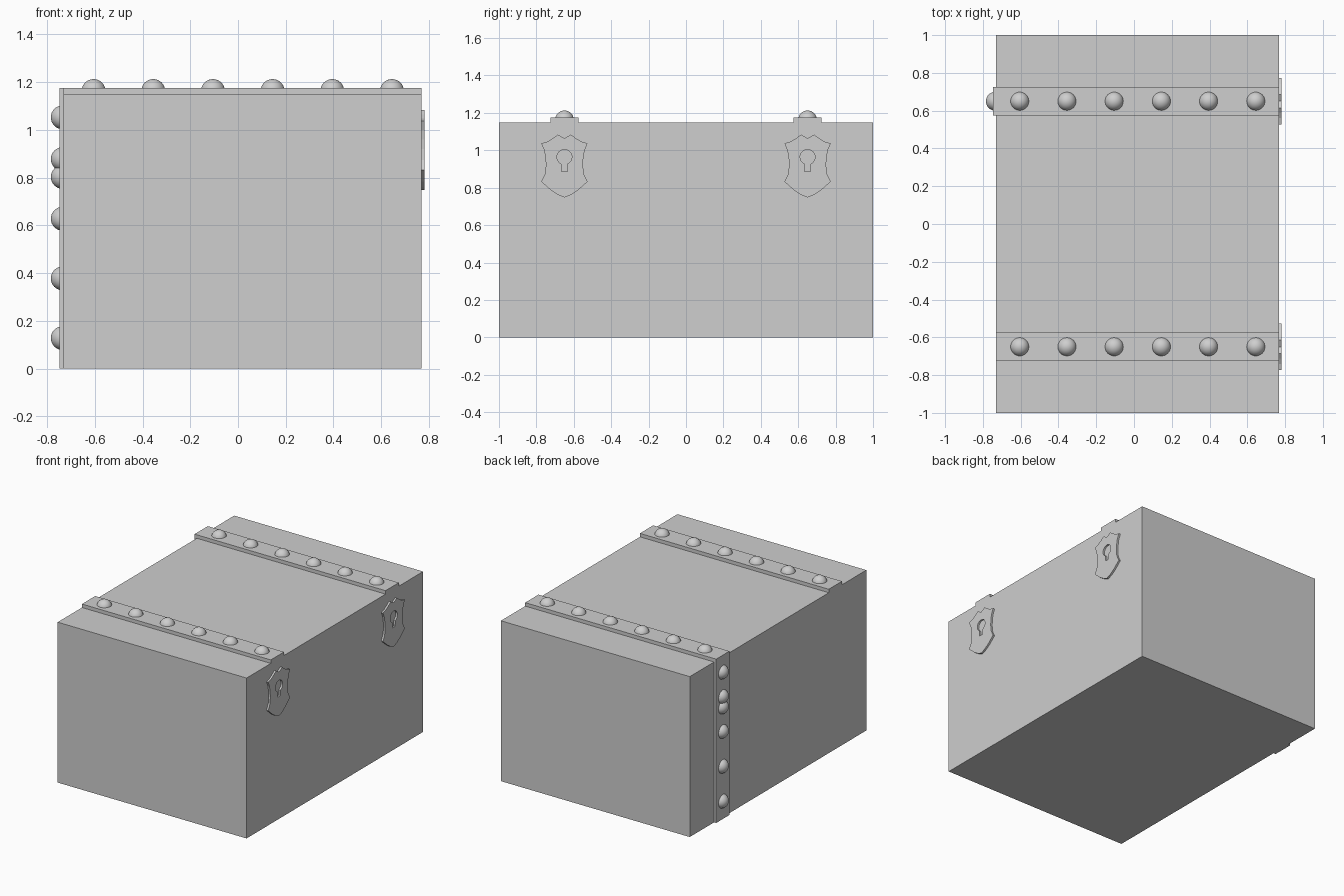
import bpy, bmesh, math
from mathutils import Vector

cube = bpy.data.objects.get("Cube")
if cube:
    bpy.data.objects.remove(cube, do_unlink=True)

GREY = (0.62, 0.62, 0.62, 1)
grey = bpy.data.materials.new("plain grey")
grey.use_nodes = True
grey.diffuse_color = GREY
grey.node_tree.nodes["Principled BSDF"].inputs["Base Color"].default_value = GREY

LEFT, RIGHT, HEIGHT = -0.73, 0.768, 1.15
STRAP_Y, STRAP_WIDTH, STRAP_TOP = 0.65, 0.15, 1.175


def add_object(name, bm):
    mesh = bpy.data.meshes.new(name)
    bm.to_mesh(mesh)
    bm.free()
    mesh.materials.append(grey)
    obj = bpy.data.objects.new(name, mesh)
    bpy.context.collection.objects.link(obj)
    return obj


def box(name, low, high):
    low, high = Vector(low), Vector(high)
    bm = bmesh.new()
    bmesh.ops.create_cube(bm, size=1)
    bmesh.ops.scale(bm, vec=high - low, verts=bm.verts)
    bmesh.ops.translate(bm, vec=(low + high) / 2, verts=bm.verts)
    return add_object(name, bm)


def rivet(name, centre):
    bm = bmesh.new()
    bmesh.ops.create_uvsphere(bm, u_segments=32, v_segments=16, radius=0.05)
    bmesh.ops.translate(bm, vec=centre, verts=bm.verts)
    for face in bm.faces:
        face.smooth = True
    return add_object(name, bm)


def lock_plate(name, y):
    # Shield outline, mirrored from one half
    half = [(0.035, 1.084), (0.062, 1.064), (0.09, 1.047), (0.124, 1.037),
            (0.108, 1.0), (0.101, 0.96), (0.099, 0.92), (0.103, 0.875),
            (0.124, 0.832), (0.07, 0.785), (0.035, 0.762)]
    shield = ([(0, 1.064)] + half + [(0, 0.748)]
              + [(-a, b) for a, b in reversed(half)])
    # Keyhole: round top with a straight slot
    keyhole = [(0.016, 0.888), (-0.016, 0.888)]
    for i in range(21):
        angle = math.radians(246 - 312 * i / 20)
        keyhole.append((0.04 * math.cos(angle), 0.964 + 0.04 * math.sin(angle)))
    bm = bmesh.new()
    for loop in (shield, keyhole):
        verts = [bm.verts.new((RIGHT, y + a, z)) for a, z in loop]
        for i, v in enumerate(verts):
            bm.edges.new((v, verts[i - 1]))
    bmesh.ops.triangle_fill(bm, use_beauty=True, edges=bm.edges[:], normal=(1, 0, 0))
    result = bmesh.ops.extrude_face_region(bm, geom=bm.faces[:], use_keep_orig=True)
    moved = [g for g in result["geom"] if isinstance(g, bmesh.types.BMVert)]
    bmesh.ops.translate(bm, vec=(0.013, 0, 0), verts=moved)
    bmesh.ops.recalc_face_normals(bm, faces=bm.faces[:])
    return add_object(name, bm)


# Chest body
box("chest_body", (LEFT, -1, 0), (RIGHT, 1, HEIGHT))

# Top straps with rivets, and a lock plate under each
for side, sign in (("front", -1), ("back", 1)):
    y = sign * STRAP_Y
    box(side + "_top_strap", (LEFT, y - STRAP_WIDTH / 2, HEIGHT),
        (RIGHT, y + STRAP_WIDTH / 2, STRAP_TOP))
    for i in range(6):
        rivet(f"{side}_top_rivet_{i + 1}", (-0.605 + 0.25 * i, y, 1.163))
    lock_plate(side + "_lock_plate", y)

# Upright strap on the hinge side, at the back only
box("upright_strap", (-0.747, STRAP_Y - STRAP_WIDTH / 2, 0),
    (LEFT, STRAP_Y + STRAP_WIDTH / 2, STRAP_TOP))
for i, z in enumerate((0.128, 0.378, 0.628, 0.803, 0.878, 1.053)):
    rivet(f"upright_rivet_{i + 1}", (-0.734, STRAP_Y, z))
